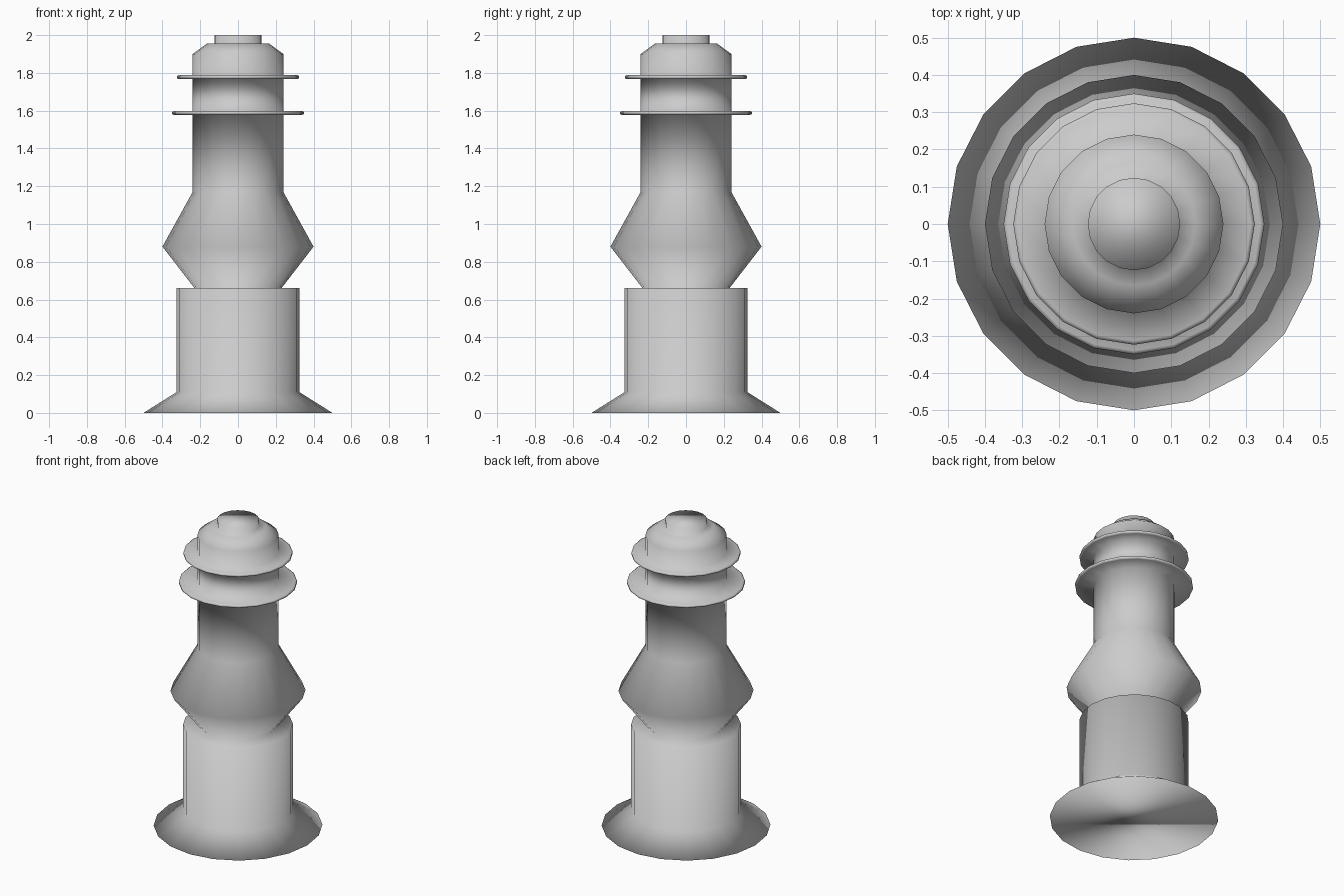
import bpy, bmesh, math

if "Cube" in bpy.data.objects:
    bpy.data.objects.remove(bpy.data.objects["Cube"])

SIDES = 20


def ring_lip(body_r, lip_r, z, half=0.0105):
    """Profile points of a thin collar with a softened rim."""
    return [(body_r, z - half), (lip_r - 0.01, z - half), (lip_r, z - half * 0.5),
            (lip_r, z + half * 0.5), (lip_r - 0.01, z + half), (body_r, z + half)]


def lathe(name, profile):
    """Revolve (radius, height) points around z, closing both ends."""
    bm = bmesh.new()
    loops = []
    for r, z in profile:
        loops.append([bm.verts.new((r * math.cos(2 * math.pi * i / SIDES),
                                    r * math.sin(2 * math.pi * i / SIDES), z))
                      for i in range(SIDES)])
    for a, b in zip(loops, loops[1:]):
        for i in range(SIDES):
            j = (i + 1) % SIDES
            bm.faces.new((a[i], a[j], b[j], b[i]))
    bm.faces.new(loops[0][::-1])
    bm.faces.new(loops[-1])
    for f in bm.faces:
        f.smooth = True
    mesh = bpy.data.meshes.new(name)
    bm.to_mesh(mesh)
    bm.free()
    obj = bpy.data.objects.new(name, mesh)
    bpy.context.collection.objects.link(obj)
    return obj


# Flared foot and drum
foot = [(0.5, 0.0), (0.325, 0.11), (0.325, 0.66)]
# Bulged waist and neck
waist = [(0.23, 0.66), (0.4, 0.88), (0.24, 1.17)]
# Two thin collars around the neck
collars = ring_lip(0.24, 0.35, 1.588) + ring_lip(0.24, 0.324, 1.778)
# Shoulder and top cap
cap = [(0.24, 1.90), (0.165, 1.955), (0.124, 1.955), (0.124, 2.0)]

lathe("turned_post", foot + waist + collars + cap)
